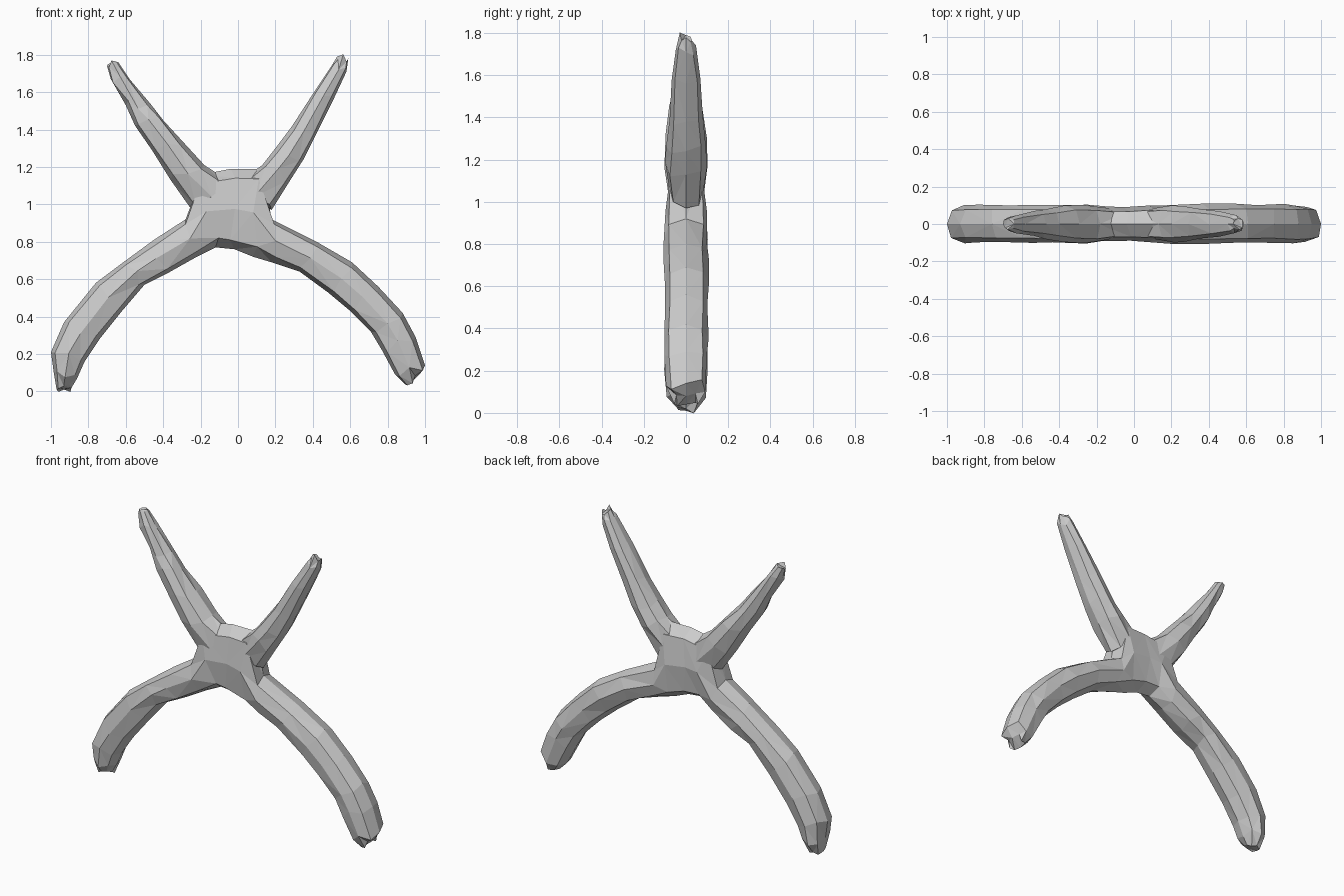
import bpy, bmesh, math, random
from mathutils import Vector

random.seed(4)
SIDES = 8


def limb(name, sections):
    """Faceted tube; each section is (x1, z1, x2, z2, half_depth): both outline points."""
    bm = bmesh.new()
    rings = []
    for x1, z1, x2, z2, d in sections:
        a, b = Vector((x1, 0, z1)), Vector((x2, 0, z2))
        mid, half = (a + b) / 2, (a - b) / 2
        tangent = Vector((half.z, 0, -half.x)).normalized()
        ring = []
        for i in range(SIDES):
            t = 2 * math.pi * i / SIDES
            c, s = math.cos(t), math.sin(t)
            # Slightly squared section, with uneven carved corners
            k = 1.08 if i % 2 else 1.0
            p = mid + half * c * k + Vector((0, d * s * k, 0))
            if i % 4:
                p += tangent * random.uniform(-0.025, 0.025)
                p.y *= random.uniform(0.9, 1.0)
            ring.append(bm.verts.new(p))
        rings.append(ring)
    for r, q in zip(rings, rings[1:]):
        for i in range(SIDES):
            j = (i + 1) % SIDES
            bm.faces.new((r[i], r[j], q[j], q[i]))
    bm.faces.new(rings[0])
    bm.faces.new(rings[-1])
    bmesh.ops.triangulate(bm, faces=bm.faces)
    bmesh.ops.recalc_face_normals(bm, faces=bm.faces)
    me = bpy.data.meshes.new(name)
    bm.to_mesh(me)
    bm.free()
    ob = bpy.data.objects.new(name, me)
    bpy.context.collection.objects.link(ob)
    return ob


# Arched lower legs and hub, one tube from left foot to right foot
body = limb("branched_body", [
    (-0.97, 0.01, -0.89, 0.02, 0.05),
    (-0.985, 0.10, -0.86, 0.07, 0.095),
    (-1.00, 0.21, -0.82, 0.16, 0.105),
    (-0.93, 0.37, -0.74, 0.28, 0.105),
    (-0.76, 0.58, -0.62, 0.43, 0.105),
    (-0.60, 0.70, -0.50, 0.57, 0.105),
    (-0.45, 0.81, -0.38, 0.63, 0.105),
    (-0.28, 0.92, -0.22, 0.72, 0.105),
    (-0.19, 1.16, -0.12, 0.77, 0.10),
    (-0.04, 1.19, -0.02, 0.76, 0.095),
    (0.13, 1.19, 0.08, 0.72, 0.105),
    (0.18, 0.92, 0.18, 0.69, 0.11),
    (0.42, 0.80, 0.33, 0.64, 0.11),
    (0.61, 0.69, 0.48, 0.53, 0.11),
    (0.75, 0.56, 0.60, 0.43, 0.11),
    (0.88, 0.42, 0.71, 0.32, 0.11),
    (0.95, 0.29, 0.77, 0.22, 0.11),
    (1.00, 0.14, 0.84, 0.09, 0.10),
    (0.96, 0.08, 0.89, 0.04, 0.06),
])

# Tapering upper arms
arms = [
    limb("upper_left_arm", [
        (-0.24, 0.96, -0.04, 1.12, 0.085),
        (-0.36, 1.13, -0.18, 1.21, 0.105),
        (-0.46, 1.29, -0.29, 1.33, 0.10),
        (-0.55, 1.42, -0.40, 1.45, 0.085),
        (-0.60, 1.53, -0.47, 1.54, 0.07),
        (-0.68, 1.67, -0.58, 1.67, 0.05),
        (-0.70, 1.74, -0.64, 1.76, 0.03),
    ]),
    limb("upper_right_arm", [
        (0.00, 1.12, 0.18, 0.97, 0.085),
        (0.13, 1.21, 0.28, 1.13, 0.10),
        (0.20, 1.30, 0.35, 1.24, 0.095),
        (0.29, 1.42, 0.42, 1.38, 0.085),
        (0.40, 1.59, 0.51, 1.56, 0.07),
        (0.50, 1.74, 0.58, 1.71, 0.05),
        (0.53, 1.79, 0.59, 1.78, 0.03),
    ]),
]

# Fuse the arms into the hub
bpy.context.view_layer.objects.active = body
for arm in arms:
    mod = body.modifiers.new("join", "BOOLEAN")
    mod.operation = "UNION"
    mod.solver = "EXACT"
    mod.object = arm
    bpy.ops.object.modifier_apply(modifier=mod.name)
    bpy.data.objects.remove(arm)
